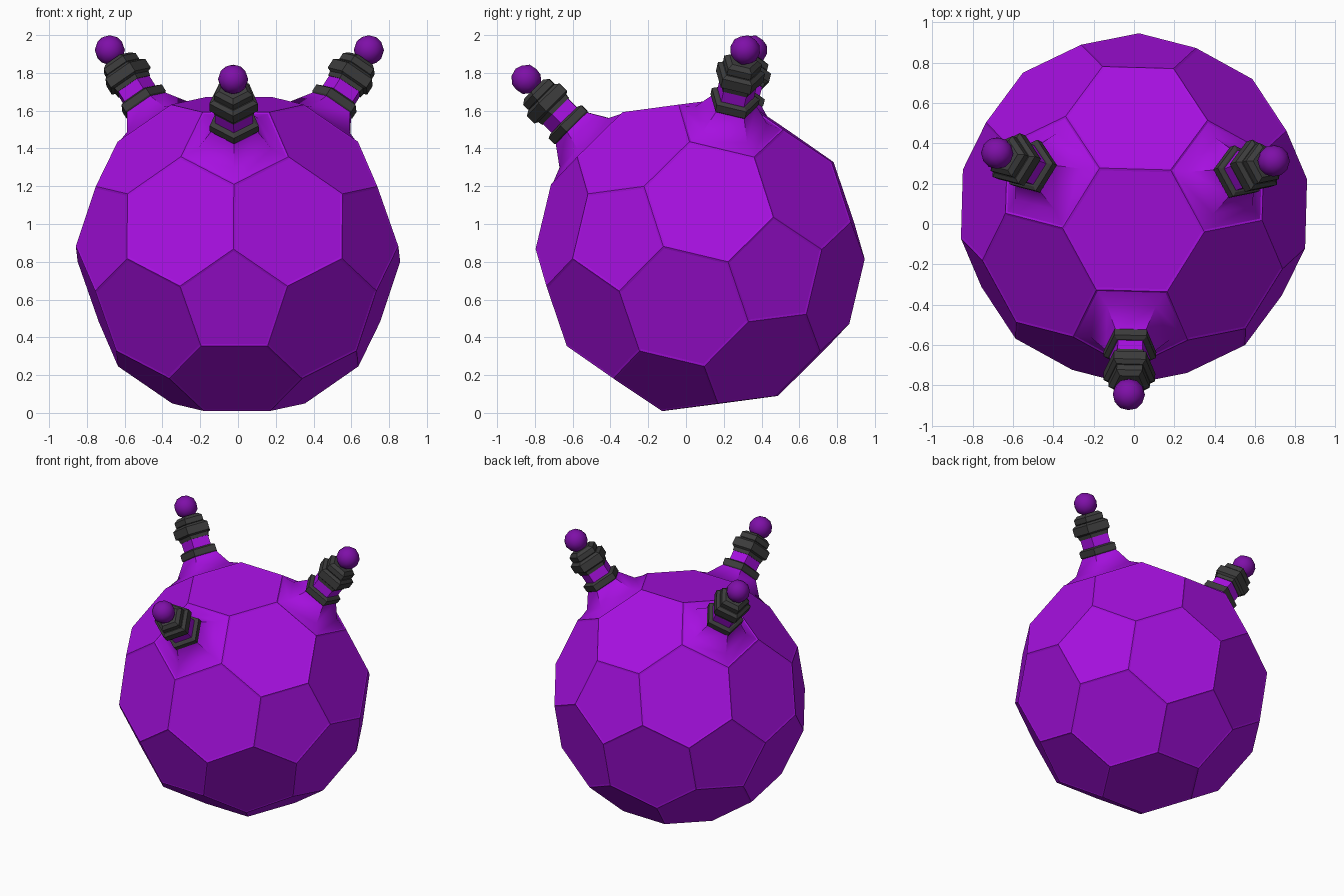
import bpy, bmesh
from math import radians, pi, cos, sin
from mathutils import Matrix, Vector

cube = bpy.data.objects.get("Cube")
if cube:
    bpy.data.objects.remove(cube, do_unlink=True)


def material(name, rgb):
    m = bpy.data.materials.new(name)
    m.use_nodes = True
    m.diffuse_color = (*rgb, 1)
    m.node_tree.nodes["Principled BSDF"].inputs["Base Color"].default_value = (*rgb, 1)
    return m


purple = material("bright purple", (0.38, 0.005, 0.74))
dark_purple = material("dark purple", (0.21, 0.005, 0.39))
charcoal = material("charcoal", (0.045, 0.045, 0.045))

# Whole model leans slightly forward and is turned a touch
POSE = (Matrix.Translation((0, 0.075, 0.841))
        @ Matrix.Rotation(radians(-1.6), 4, 'Z')
        @ Matrix.Rotation(radians(7.5), 4, 'X'))


def add_object(name, bm, mats, matrix, smooth_angle=None):
    bmesh.ops.recalc_face_normals(bm, faces=bm.faces)
    mesh = bpy.data.meshes.new(name)
    bm.transform(matrix)
    bm.to_mesh(mesh)
    bm.free()
    for m in mats:
        mesh.materials.append(m)
    obj = bpy.data.objects.new(name, mesh)
    bpy.context.collection.objects.link(obj)
    if smooth_angle:
        bpy.ops.object.select_all(action='DESELECT')
        obj.select_set(True)
        bpy.context.view_layer.objects.active = obj
        bpy.ops.object.shade_smooth_by_angle(angle=radians(smooth_angle))
    return obj


# Body: icosahedron with its corners cut off, a hexagon on top
ico = bmesh.new()
bmesh.ops.create_icosphere(ico, subdivisions=1, radius=1.004)
ico.faces.ensure_lookup_table()
top = ico.faces[0]
up = top.calc_center_median().normalized()
corner = top.verts[0].co
back = -(corner - up * corner.dot(up)).normalized()
align = Matrix((back.cross(up), back, up)).to_4x4()
ico.transform(align)

body = bmesh.new()
for e in ico.edges:
    a, b = (v.co for v in e.verts)
    for t in (1 / 3, 2 / 3):
        body.verts.new(a.lerp(b, t))
ico.free()
bmesh.ops.convex_hull(body, input=body.verts)
bmesh.ops.dissolve_limit(body, angle_limit=radians(5),
                         verts=body.verts, edges=body.edges)
# Shallow panel rims
bmesh.ops.inset_individual(body, faces=body.faces[:], thickness=0.014, depth=-0.002)
add_object("body", body, [purple], POSE)


def loft(rings, sides=5):
    """Stack of closed polygon rings given as (height, radius)."""
    bm = bmesh.new()
    loops = [[bm.verts.new((r * cos(2 * pi * k / sides), r * sin(2 * pi * k / sides), z))
              for k in range(sides)] for z, r in rings]
    for lo, hi in zip(loops, loops[1:]):
        for k in range(sides):
            j = (k + 1) % sides
            bm.faces.new((lo[k], lo[j], hi[j], hi[k]))
    bm.faces.new(loops[0][::-1])
    bm.faces.new(loops[-1])
    return bm


# Antennae: (part, colour, rings, smoothing angle)
PARTS = [
    ("base", purple, [(0.815, 0.292), (0.85, 0.205), (0.96, 0.125)], 50),
    ("lower_collar", charcoal, [(0.945, 0.125), (0.96, 0.137), (1.0, 0.137), (1.01, 0.115)], None),
    ("neck", purple, [(1.0, 0.105), (1.1, 0.105)], None),
    ("middle_collar", charcoal, [(1.075, 0.11), (1.1, 0.115), (1.11, 0.135),
                                 (1.165, 0.135), (1.18, 0.11)], None),
    ("upper_collar", charcoal, [(1.175, 0.095), (1.185, 0.108), (1.22, 0.108), (1.24, 0.08)], None),
]
for side, azimuth in (("front", -90), ("left", 30), ("right", 150)):
    frame = (POSE @ Matrix.Rotation(radians(azimuth), 4, 'Z')
             @ Matrix.Rotation(radians(37.38), 4, 'Y'))
    for part, colour, rings, angle in PARTS:
        add_object(f"{side}_antenna_{part}", loft(rings), [colour], frame, angle)
    ball = bmesh.new()
    bmesh.ops.create_icosphere(ball, subdivisions=2, radius=0.08,
                               matrix=Matrix.Translation((0, 0, 1.305)))
    add_object(f"{side}_antenna_ball", ball, [dark_purple], frame, 40)
